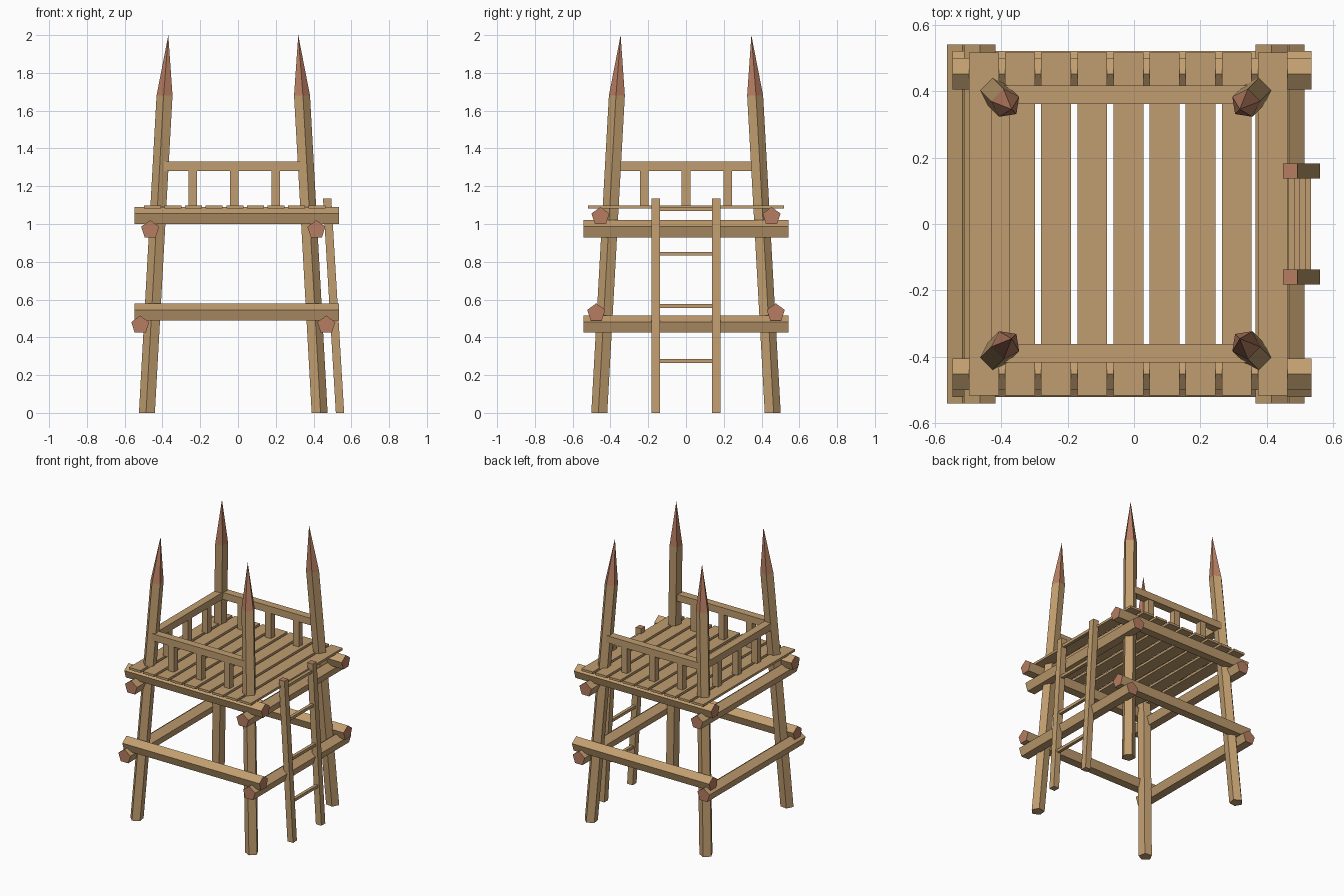
import bpy, bmesh, math
from mathutils import Vector

if "Cube" in bpy.data.objects:
    bpy.data.objects.remove(bpy.data.objects["Cube"], do_unlink=True)


def make_material(name, rgb):
    m = bpy.data.materials.new(name)
    m.use_nodes = True
    m.diffuse_color = (*rgb, 1)
    m.node_tree.nodes["Principled BSDF"].inputs["Base Color"].default_value = (*rgb, 1)
    return m


WOOD = make_material("weathered wood", (0.53, 0.34, 0.16))
CUT = make_material("fresh cut wood", (0.47, 0.205, 0.12))
CX = -0.025  # centre of the tower; the ladder sits outside it


def loft(name, rings, is_cut=lambda f: False):
    """Skin rings of points into a closed solid; is_cut picks cut-wood faces."""
    bm = bmesh.new()
    vs = [[bm.verts.new(p) for p in ring] for ring in rings]
    for a, b in zip(vs, vs[1:]):
        n = len(a)
        for i in range(n):
            j = (i + 1) % n
            if len(b) == 1:
                bm.faces.new((a[i], a[j], b[0]))
            else:
                bm.faces.new((a[i], a[j], b[j], b[i]))
    for end in (vs[0], vs[-1]):
        if len(end) > 2:
            bm.faces.new(end)
    bmesh.ops.recalc_face_normals(bm, faces=bm.faces)
    for f in bm.faces:
        f.material_index = int(is_cut(f))
    me = bpy.data.meshes.new(name)
    bm.to_mesh(me)
    bm.free()
    me.materials.append(WOOD)
    me.materials.append(CUT)
    ob = bpy.data.objects.new(name, me)
    bpy.context.collection.objects.link(ob)
    return ob


def pentagon(center, u, v, radius, start):
    """Five points round center in the plane of u and v."""
    angles = [start + i * math.tau / 5 for i in range(5)]
    return [Vector(center) + radius * (math.cos(a) * Vector(u) + math.sin(a) * Vector(v))
            for a in angles]


def rectangle(x, y, z, sx, sy):
    return [(x + i * sx / 2, y + j * sy / 2, z)
            for i, j in ((-1, -1), (1, -1), (1, 1), (-1, 1))]


def box(name, center, size):
    x, y, z = center
    sx, sy, sz = size
    return loft(name, [rectangle(x, y, z + s * sz / 2, sx, sy) for s in (-1, 1)])


X, Y, Z = (1, 0, 0), (0, 1, 0), (0, 0, 1)

# Leaning five-sided legs with sharpened points
for sx, side in ((-1, "right"), (1, "left")):
    for sy, end in ((-1, "front"), (1, "back")):
        def axis(z):
            lean = 0.455 - 0.0555 * z
            return (CX + sx * lean, sy * (lean + 0.002), z)
        inward = math.atan2(-sy, -sx)
        rings = [pentagon(axis(z), X, Y, 0.045, inward) for z in (0, 1.68)]
        loft(f"{end}_{side}_leg", rings + [[axis(2.0)]],
             lambda f: f.calc_center_median().z > 1.7)

# Cross beams with cut ends
for level, y, z in (("lower", 0.475, 0.53), ("upper", 0.453, 1.04)):
    for s, side in ((-1, "front"), (1, "back")):
        loft(f"{level}_{side}_beam",
             [pentagon((x, s * y, z), Y, Z, 0.05, math.pi / 2) for x in (-0.548, 0.535)],
             lambda f: abs(f.normal.x) > 0.9)
for level, x, z in (("lower", 0.4925, 0.465), ("upper", 0.44, 0.97)):
    for s, side in ((-1, "right"), (1, "left")):
        loft(f"{level}_{side}_beam",
             [pentagon((CX + s * x, y, z), X, Z, 0.05, math.pi / 2) for y in (-0.542, 0.542)],
             lambda f: abs(f.normal.y) > 0.9)

# Deck planks
for i in range(9):
    box(f"deck_plank_{i + 1}", (-0.017 + (i - 4) * 0.109, 0, 1.09), (0.09, 1.036, 0.016))

# Railings on three sides, open at the ladder
for s, side in ((-1, "front"), (1, "back")):
    box(f"{side}_rail", (CX, s * 0.39, 1.305), (0.75, 0.055, 0.05))
    for i in (-1, 0, 1):
        box(f"{side}_rail_post_{i + 2}", (-0.02 + i * 0.22, s * 0.39, 1.19), (0.045, 0.045, 0.19))
box("right_rail", (-0.402, 0, 1.305), (0.055, 0.75, 0.05))
for i in (-1, 0, 1):
    box(f"right_rail_post_{i + 2}", (-0.402, i * 0.22, 1.19), (0.045, 0.045, 0.19))


# Leaning ladder
def ladder_x(z):
    return 0.54 - 0.06 * z


for s, side in ((-1, "front"), (1, "back")):
    loft(f"ladder_{side}_stile",
         [rectangle(ladder_x(z), s * 0.16, z, 0.044, 0.044) for z in (0, 1.135)],
         lambda f: f.normal.z > 0.9)
for i, z in enumerate((0.274, 0.566, 0.843, 1.078)):
    box(f"ladder_rung_{i + 1}", (ladder_x(z), 0, z), (0.022, 0.29, 0.02))
